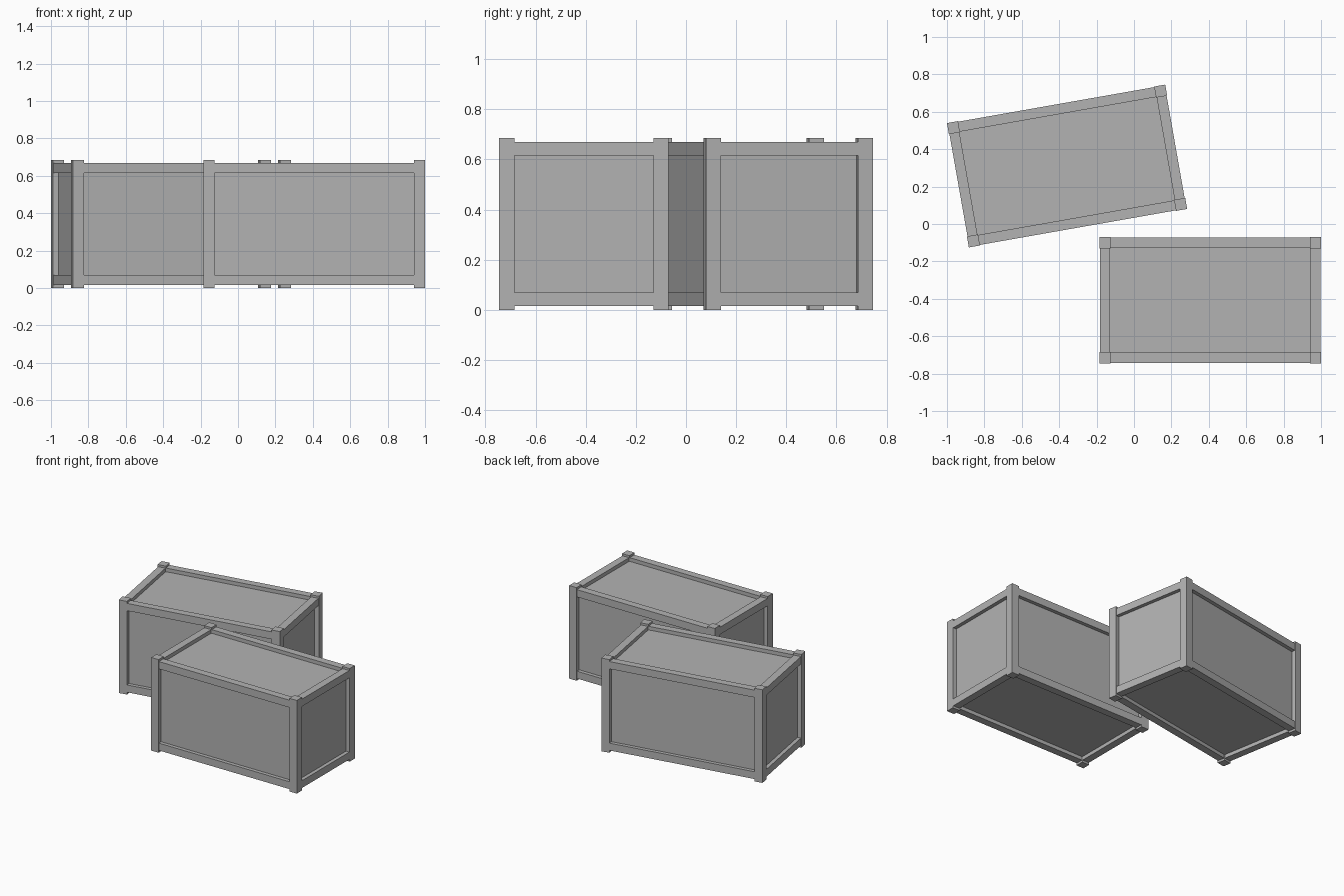
import bpy
import math
from mathutils import Matrix, Vector

cube = bpy.data.objects.get("Cube")
if cube:
    bpy.data.objects.remove(cube, do_unlink=True)

# Single plain grey
grey = bpy.data.materials.new("plain grey")
grey.use_nodes = True
colour = (0.45, 0.45, 0.45, 1)
grey.diffuse_color = colour
grey.node_tree.nodes["Principled BSDF"].inputs["Base Color"].default_value = colour

LENGTH, WIDTH, HEIGHT = 1.185, 0.675, 0.685
POST, RAIL = 0.06, 0.054
RAIL_Z = 0.0425

# Centre lines shared by posts, rails and panels
HX, HY = (LENGTH - POST) / 2, (WIDTH - POST) / 2
HZ = HEIGHT / 2 - RAIL_Z


def box(name, centre, size, place):
    bpy.ops.mesh.primitive_cube_add(size=1)
    obj = bpy.context.object
    obj.name = name
    obj.data.transform(Matrix.Translation(Vector(centre)) @ Matrix.Diagonal((*size, 1)))
    obj.matrix_world = place
    obj.data.materials.append(grey)


def crate(name, x, y, angle):
    place = Matrix.Translation((x, y, HEIGHT / 2)) @ Matrix.Rotation(math.radians(angle), 4, "Z")
    # Recessed panels
    box(name + "_panels", (0, 0, 0), (2 * HX, 2 * HY, 2 * HZ), place)
    for a in (-1, 1):
        for b in (-1, 1):
            # Corner posts, then long and short rails between them
            box(name + "_post", (a * HX, b * HY, 0), (POST, POST, HEIGHT), place)
            box(name + "_long_rail", (0, a * HY, b * HZ), (2 * HX, RAIL, RAIL), place)
            box(name + "_short_rail", (a * HX, 0, b * HZ), (RAIL, 2 * HY, RAIL), place)


crate("front_crate", 0.4075, -0.4075, 0)
crate("back_crate", -0.358, 0.31, 10)
